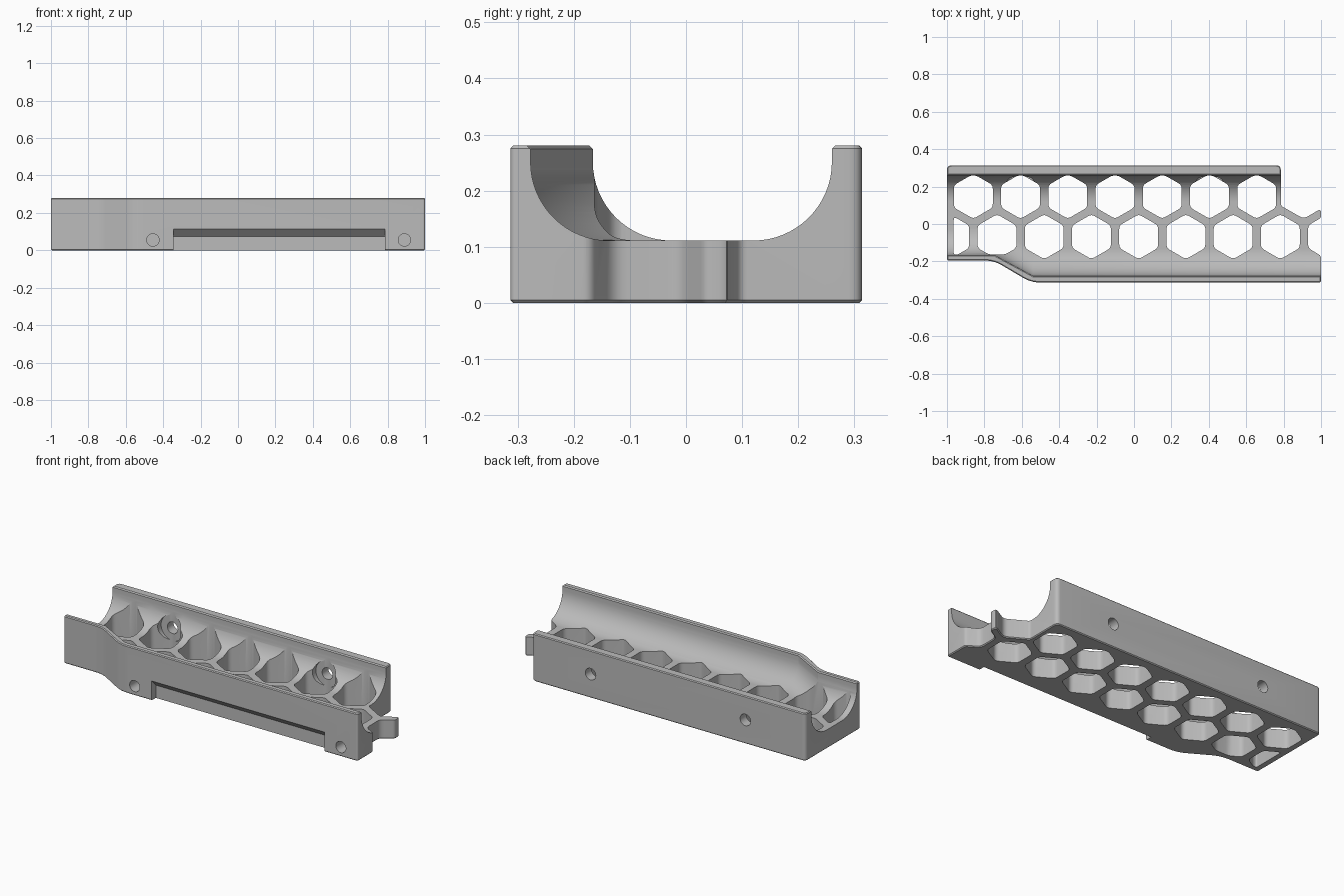
import bpy, bmesh, math
from mathutils import Vector

cube = bpy.data.objects.get("Cube")
if cube:
    bpy.data.objects.remove(cube, do_unlink=True)

grey = bpy.data.materials.new("plain grey")
grey.use_nodes = True
grey.diffuse_color = (0.5, 0.5, 0.5, 1)
grey.node_tree.nodes["Principled BSDF"].inputs["Base Color"].default_value = (0.5, 0.5, 0.5, 1)


def loft(name, rings):
    """Closed solid through rings of equal length, faces pointing outwards."""
    bm = bmesh.new()
    loops = [[bm.verts.new(p) for p in ring] for ring in rings]
    n = len(loops[0])
    for a, b in zip(loops, loops[1:]):
        for i in range(n):
            j = (i + 1) % n
            bm.faces.new((a[i], a[j], b[j], b[i]))
    bm.faces.new(loops[0][::-1])
    bm.faces.new(loops[-1])
    bm.normal_update()
    if bm.calc_volume(signed=True) < 0:
        bmesh.ops.reverse_faces(bm, faces=bm.faces[:])
    me = bpy.data.meshes.new(name)
    bm.to_mesh(me)
    bm.free()
    me.materials.append(grey)
    ob = bpy.data.objects.new(name, me)
    bpy.context.collection.objects.link(ob)
    return ob


def ring_at(pts, h, axis):
    ring = [list(p) for p in pts]
    for c in ring:
        c.insert(axis, h)
    return ring


def prism(name, pts, lo, hi, axis):
    return loft(name, [ring_at(pts, lo, axis), ring_at(pts, hi, axis)])


def rounded(pts, radii, steps=5):
    """Round the corners of a 2D polygon."""
    out = []
    for i, r in enumerate(radii):
        p, a, b = Vector(pts[i]), Vector(pts[i - 1]), Vector(pts[(i + 1) % len(pts)])
        r = min(r, 0.45 * (a - p).length, 0.45 * (b - p).length)
        s, e = p + (a - p).normalized() * r, p + (b - p).normalized() * r
        for k in range(steps + 1):
            t = k / steps
            out.append(s * (1 - t) ** 2 + p * 2 * t * (1 - t) + e * t * t)
    return out


def inset(pts, d):
    """Move a counter-clockwise outline inwards."""
    out = []
    for i, p in enumerate(pts):
        u = (p - pts[i - 1]).normalized()
        v = (pts[(i + 1) % len(pts)] - p).normalized()
        out.append(p + Vector((-u.y - v.y, u.x + v.x)) * d / (1 + u.dot(v)))
    return out


def clip(pts, axis, limit, sign):
    """Keep the part of a polygon where sign * (coordinate - limit) <= 0."""
    out = []
    for i, b in enumerate(pts):
        a = pts[i - 1]
        da, db = sign * (a[axis] - limit), sign * (b[axis] - limit)
        if da * db < 0:
            out.append(a.lerp(b, da / (da - db)))
        if db <= 0:
            out.append(b)
    return out


def circle(x, z, r, n=32):
    return [(x + r * math.cos(2 * math.pi * i / n), z + r * math.sin(2 * math.pi * i / n)) for i in range(n)]


def cut(body, tool):
    tool.hide_render = True
    mod = body.modifiers.new("cut", 'BOOLEAN')
    mod.operation, mod.solver, mod.object = 'DIFFERENCE', 'EXACT', tool
    bpy.context.view_layer.objects.active = body
    bpy.ops.object.modifier_apply(modifier=mod.name)
    bpy.data.objects.remove(tool, do_unlink=True)


# tray body: outline with the stepped front and the open honeycomb at one end
outline = [(-1, -0.195), (-0.75, -0.195), (-0.55, -0.313), (1, -0.313), (1, -0.17),
           (0.93, -0.128), (0.93, -0.008), (1, 0.033), (1, 0.082), (0.907, 0.028),
           (0.785, 0.098), (0.785, 0.314), (-1, 0.314)]
corners = [0.012, 0.05, 0.05, 0.012, 0.014, 0.025, 0.025, 0.014, 0.025, 0.025, 0.012, 0.025, 0.025]
side = rounded(outline, corners)
edge = inset(side, 0.005)
tray = loft("tray", [ring_at(edge, 0, 2), ring_at(side, 0.005, 2),
                     ring_at(side, 0.275, 2), ring_at(edge, 0.28, 2)])


# rounded channel that widens past the slanted step
def channel_ring(x, front, back=0.26, r=0.14, floor=0.111):
    pts = [(front - 0.016, 0.29), (front, 0.274)]
    arc = [math.pi / 2 * i / 16 for i in range(17)]
    pts += [(front + r - r * math.cos(a), floor + r - r * math.sin(a)) for a in arc]
    pts += [(back - r + r * math.sin(a), floor + r - r * math.cos(a)) for a in arc]
    pts += [(back, 0.274), (back + 0.016, 0.29)]
    return ring_at(pts, x, 0)


stations = [(-1.1, -0.166), (-0.745, -0.166), (-0.54, -0.277), (1.1, -0.277)]
cut(tray, loft("channel_cutter", [channel_ring(x, f) for x, f in stations]))

# honeycomb floor openings, two staggered rows
PITCH, R = 0.2525, 0.12
for row, (first, cy, count) in enumerate([(-0.859, 0.148, 7), (-0.985, -0.068, 8)]):
    for i in range(count):
        cx = first + i * PITCH
        cell = [Vector((cx + R * math.sin(k * math.pi / 3), cy + R * math.cos(k * math.pi / 3)))
                for k in range(6)]
        cell = clip(cell, 1, 0.259, 1)
        if row == 1 and i < 2:
            cell = clip(clip(cell, 1, -0.163, -1), 0, -0.964, -1)
        cut(tray, prism("cell_cutter", rounded(cell, [0.02] * len(cell)), -0.1, 0.4, 2))

# screw holes through the back wall, with seats for the heads
for x in (-0.607, 0.403):
    cut(tray, prism("seat_cutter", circle(x, 0.14, 0.075), 0.13, 0.257, 1))
    cut(tray, prism("screw_cutter", circle(x, 0.14, 0.034), 0.2, 0.4, 1))

# blind holes in the front wall
for x in (-0.455, 0.89):
    cut(tray, prism("peg_cutter", circle(x, 0.055, 0.033), -0.4, -0.22, 1))

# front recess with a sloping ceiling
recess = [(-0.4, -0.1), (-0.273, -0.1), (-0.273, 0.075), (-0.4, 0.202)]
cut(tray, prism("recess_cutter", recess, -0.345, 0.785, 0))

bpy.ops.object.select_all(action='DESELECT')
tray.select_set(True)
bpy.context.view_layer.objects.active = tray
bpy.ops.object.shade_smooth_by_angle(angle=math.radians(28))
